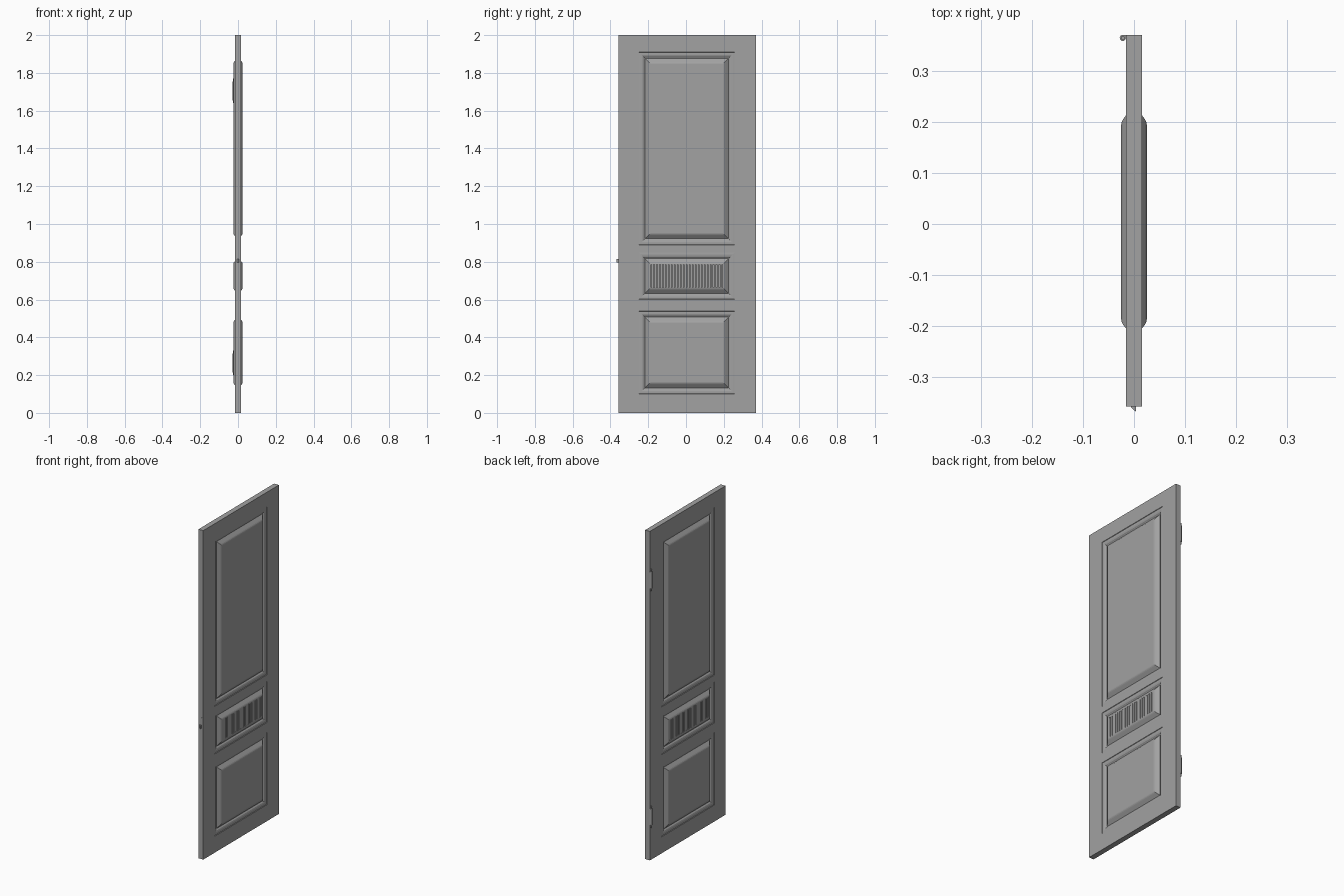
import bpy, bmesh
from mathutils import Matrix

if "Cube" in bpy.data.objects:
    bpy.data.objects.remove(bpy.data.objects["Cube"])

T = 0.016                                   # half thickness of the slab
YS = [-0.357, -0.25, 0.258, 0.370]          # stiles
ZS = [0, 0.10, 0.54, 0.60, 0.85, 0.89, 1.91, 2.0]   # rails and panels
# moulding section: (inset from panel edge, distance from door centre)
PROFILE = [(0, T), (0.002, 0.0135), (0.008, 0.0140), (0.016, 0.0138), (0.024, 0.0115),
           (0.029, 0.007), (0.033, 0.006), (0.040, 0.0115), (0.047, 0.0170),
           (0.053, 0.0215), (0.058, 0.0240), (0.063, 0.0250)]

grey = bpy.data.materials.new("dark_grey_paint")
grey.diffuse_color = (0.36, 0.36, 0.36, 1)
grey.use_nodes = True
grey.node_tree.nodes["Principled BSDF"].inputs["Base Color"].default_value = grey.diffuse_color


def finish(name, bm):
    bmesh.ops.remove_doubles(bm, verts=bm.verts, dist=1e-5)
    bmesh.ops.recalc_face_normals(bm, faces=bm.faces)
    mesh = bpy.data.meshes.new(name)
    bm.to_mesh(mesh)
    bm.free()
    mesh.materials.append(grey)
    ob = bpy.data.objects.new(name, mesh)
    bpy.context.collection.objects.link(ob)
    return ob


def add_box(bm, x0, x1, y0, y1, z0, z1):
    m = Matrix.LocRotScale(((x0 + x1) / 2, (y0 + y1) / 2, (z0 + z1) / 2), None,
                           (x1 - x0, y1 - y0, z1 - z0))
    return bmesh.ops.create_cube(bm, size=1, matrix=m)["verts"]


def quad(bm, pts):
    bm.faces.new([bm.verts.new(p) for p in pts])


def ring(y0, y1, z0, z1, d, x):
    return [(x, y0 + d, z0 + d), (x, y1 - d, z0 + d),
            (x, y1 - d, z1 - d), (x, y0 + d, z1 - d)]


# door leaf with raised and fielded panels on both faces
bm = bmesh.new()
for s in (1, -1):
    for i in range(3):
        for j in range(7):
            cell = (YS[i], YS[i + 1], ZS[j], ZS[j + 1])
            if i == 1 and j in (1, 3, 5):
                prof = PROFILE + ([(0.065, 0.025), (0.065, 0.010)] if j == 3 else [])
                rings = [ring(*cell, d, s * x) for d, x in prof]
                for a, b in zip(rings, rings[1:]):
                    for k in range(4):
                        n = (k + 1) % 4
                        quad(bm, [a[k], a[n], b[n], b[k]])
                quad(bm, rings[-1])
            else:
                quad(bm, ring(*cell, 0, s * T))
for j in range(7):
    for y in (YS[0], YS[-1]):
        quad(bm, [(-T, y, ZS[j]), (T, y, ZS[j]), (T, y, ZS[j + 1]), (-T, y, ZS[j + 1])])
for i in range(3):
    for z in (ZS[0], ZS[-1]):
        quad(bm, [(-T, YS[i], z), (T, YS[i], z), (T, YS[i + 1], z), (-T, YS[i + 1], z)])
finish("door_leaf", bm)

# vertical slats in the middle panel, both faces
bm = bmesh.new()
count, y0, y1 = 24, -0.185, 0.193
step = (y1 - y0) / count
for s in (1, -1):
    for k in range(count):
        yc = y0 + (k + 0.5) * step
        xa, xb = sorted((s * 0.0095, s * 0.0245))
        add_box(bm, xa, xb, yc - step * 0.4, yc + step * 0.4, 0.665, 0.785)
finish("vent_slats", bm)

# latch: face plate and bevelled bolt on the free edge
bm = bmesh.new()
add_box(bm, -0.009, 0.009, -0.3577, -0.355, 0.72, 0.86)
finish("latch_plate", bm)
bm = bmesh.new()
for v in add_box(bm, -0.006, 0.004, -0.368, -0.355, 0.795, 0.815):
    if v.co.y < -0.36 and v.co.x < 0:
        v.co.y = -0.359
finish("latch_bolt", bm)

# hinges: leaf plate, barrel and pin tips
for name, z0 in (("lower", 0.20), ("upper", 1.64)):
    bm = bmesh.new()
    add_box(bm, -0.021, 0.012, 0.3675, 0.3705, z0 + 0.015, z0 + 0.115)
    finish(name + "_hinge_leaf", bm)
    bm = bmesh.new()
    for r, h in ((0.006, 0.10), (0.004, 0.13)):
        bmesh.ops.create_cone(bm, cap_ends=True, segments=16, radius1=r, radius2=r, depth=h,
                              matrix=Matrix.Translation((-0.022, 0.3645, z0 + 0.065)))
    ob = finish(name + "_hinge_barrel", bm)
    bpy.ops.object.select_all(action='DESELECT')
    ob.select_set(True)
    bpy.context.view_layer.objects.active = ob
    bpy.ops.object.shade_smooth_by_angle()
